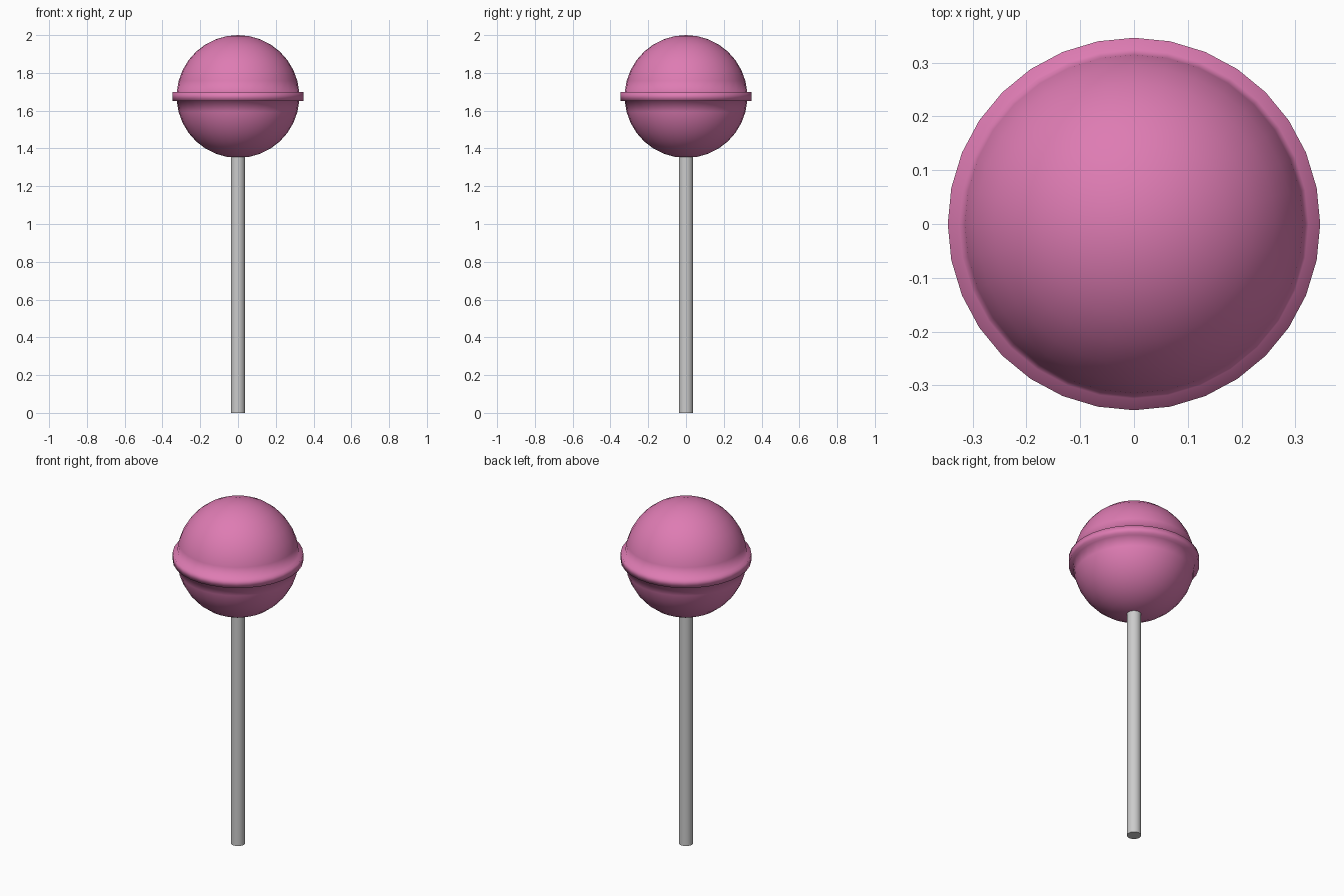
import bpy, bmesh, math

if "Cube" in bpy.data.objects:
    bpy.data.objects.remove(bpy.data.objects["Cube"])

SEGMENTS = 32


def lathe(name, profile, color=None):
    """Spin an (r, z) profile running from axis to axis around z."""
    bm = bmesh.new()
    verts = [bm.verts.new((r, 0, z)) for r, z in profile]
    edges = [bm.edges.new(pair) for pair in zip(verts, verts[1:])]
    bmesh.ops.spin(bm, geom=verts + edges, cent=(0, 0, 0), axis=(0, 0, 1),
                   angle=math.tau, steps=SEGMENTS, use_duplicate=False)
    bmesh.ops.remove_doubles(bm, verts=bm.verts, dist=0.0005)
    bmesh.ops.recalc_face_normals(bm, faces=bm.faces)
    mesh = bpy.data.meshes.new(name)
    bm.to_mesh(mesh)
    bm.free()
    obj = bpy.data.objects.new(name, mesh)
    bpy.context.collection.objects.link(obj)
    if color:
        mat = bpy.data.materials.new(name + "_color")
        mat.diffuse_color = color
        mat.use_nodes = True
        mat.node_tree.nodes["Principled BSDF"].inputs["Base Color"].default_value = mat.diffuse_color
        mesh.materials.append(mat)
    mesh.shade_smooth()
    return obj


# Candy ball with a raised band pulled out around its middle
R, MID, HALF_BAND, BAND_R = 0.325, 1.675, 0.023, 0.346
start = math.asin(HALF_BAND / R)
arc = [start + (math.pi / 2 - start) * i / 8 for i in range(9)]
upper = [(BAND_R, HALF_BAND)] + [(R * math.cos(a), R * math.sin(a)) for a in arc]
lower = [(r, -z) for r, z in reversed(upper)]
lathe("candy", [(r, MID + z) for r, z in lower + upper], (0.73, 0.2, 0.45, 1))

# Straight stick, its top end just inside the candy
stick = lathe("stick", [(0, 0), (0.038, 0), (0.038, 1.36), (0, 1.36)])
bpy.context.view_layer.objects.active = stick
stick.select_set(True)
bpy.ops.object.shade_smooth_by_angle(angle=math.radians(40))
